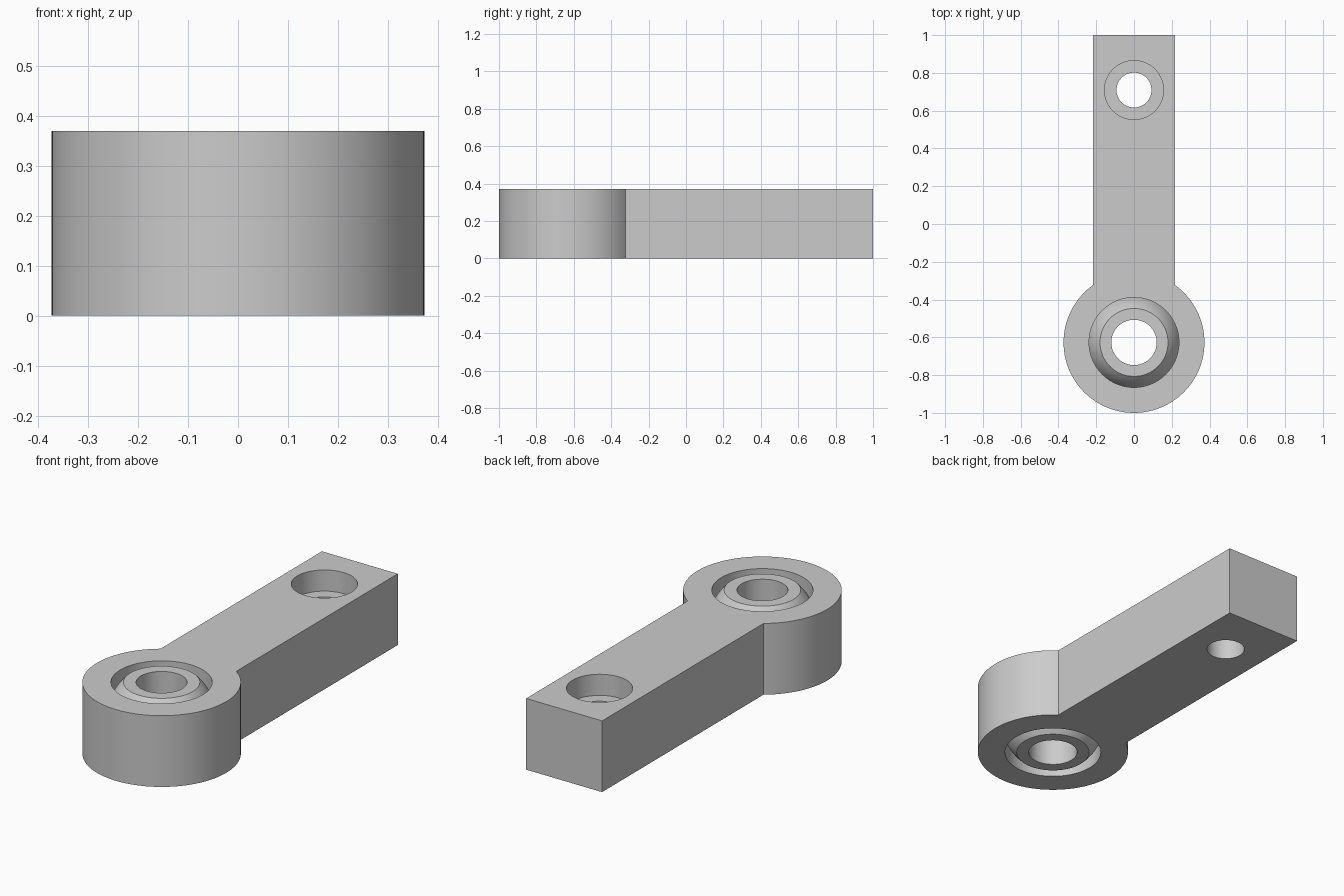
import bpy, bmesh, math
from mathutils import Vector

if "Cube" in bpy.data.objects:
    bpy.data.objects.remove(bpy.data.objects["Cube"], do_unlink=True)

HEIGHT = 0.37
HEAD_Y, HEAD_R, HEAD_BORE = -0.627, 0.373, 0.238
ARM_HALF, ARM_END = 0.218, 1.0
BOLT_Y = 0.709
SEGMENTS = 96

steel = bpy.data.materials.new("plain_grey_steel")
steel.use_nodes = True
GREY = (0.6, 0.6, 0.6, 1)
steel.diffuse_color = GREY
steel.node_tree.nodes["Principled BSDF"].inputs["Base Color"].default_value = GREY


def make_object(name, bm, y=0):
    bmesh.ops.recalc_face_normals(bm, faces=bm.faces)
    mesh = bpy.data.meshes.new(name)
    bm.to_mesh(mesh)
    bm.free()
    mesh.materials.append(steel)
    obj = bpy.data.objects.new(name, mesh)
    obj.location.y = y
    bpy.context.collection.objects.link(obj)
    return obj


def lathe(name, profile, y):
    """Spin a closed (radius, z) profile around the vertical axis."""
    bm = bmesh.new()
    verts = [bm.verts.new((r, 0, z)) for r, z in profile]
    edges = [bm.edges.new((v, verts[i - 1])) for i, v in enumerate(verts)]
    bmesh.ops.spin(bm, geom=verts + edges, cent=(0, 0, 0), axis=(0, 0, 1),
                   angle=math.tau, steps=SEGMENTS, use_duplicate=False)
    bmesh.ops.remove_doubles(bm, verts=bm.verts, dist=1e-5)
    bmesh.ops.dissolve_degenerate(bm, edges=bm.edges, dist=1e-6)
    return make_object(name, bm, y)


def activate(obj):
    bpy.ops.object.select_all(action="DESELECT")
    obj.select_set(True)
    bpy.context.view_layer.objects.active = obj


def cut(obj, cutter):
    activate(obj)
    mod = obj.modifiers.new("hole", "BOOLEAN")
    mod.operation, mod.solver, mod.object = "DIFFERENCE", "EXACT", cutter
    bpy.ops.object.modifier_apply(modifier=mod.name)
    bpy.data.objects.remove(cutter, do_unlink=True)


def smooth(obj):
    activate(obj)
    bpy.ops.object.shade_smooth_by_angle(angle=math.radians(30))


# Rod body: round head and straight arm in one extruded outline
start = math.acos(ARM_HALF / HEAD_R)
sweep = math.pi + 2 * start
outline = [(ARM_HALF, ARM_END), (-ARM_HALF, ARM_END)]
for i in range(SEGMENTS + 1):
    a = math.pi - start + sweep * i / SEGMENTS
    outline.append((HEAD_R * math.cos(a), HEAD_Y + HEAD_R * math.sin(a)))
bm = bmesh.new()
base = bm.faces.new([bm.verts.new((x, y, 0)) for x, y in outline])
top = bmesh.ops.extrude_face_region(bm, geom=[base])["geom"]
bmesh.ops.translate(bm, vec=Vector((0, 0, HEIGHT)),
                    verts=[g for g in top if isinstance(g, bmesh.types.BMVert)])
body = make_object("rod_body", bm)

# Bearing opening through the head
cut(body, lathe("head_cutter", [(0, -0.1), (HEAD_BORE, -0.1),
                                (HEAD_BORE, 0.5), (0, 0.5)], HEAD_Y))

# Counterbored bolt hole in the arm
seat_z = HEIGHT - 0.11
cut(body, lathe("bolt_cutter", [(0, -0.1), (0.0925, -0.1), (0.0925, seat_z),
                                (0.156, seat_z), (0.156, 0.5), (0, 0.5)], BOLT_Y))
smooth(body)

# Spherical bearing ball with flat ends and a straight bore
half, face_r, bore_r = HEIGHT / 2, 0.18, 0.12
ball_r = math.hypot(face_r, half)
limit = math.atan2(half, face_r)
profile = [(bore_r, 0), (bore_r, HEIGHT)]
for i in range(33):
    a = limit - 2 * limit * i / 32
    profile.append((ball_r * math.cos(a), half + ball_r * math.sin(a)))
smooth(lathe("bearing_ball", profile, HEAD_Y))
